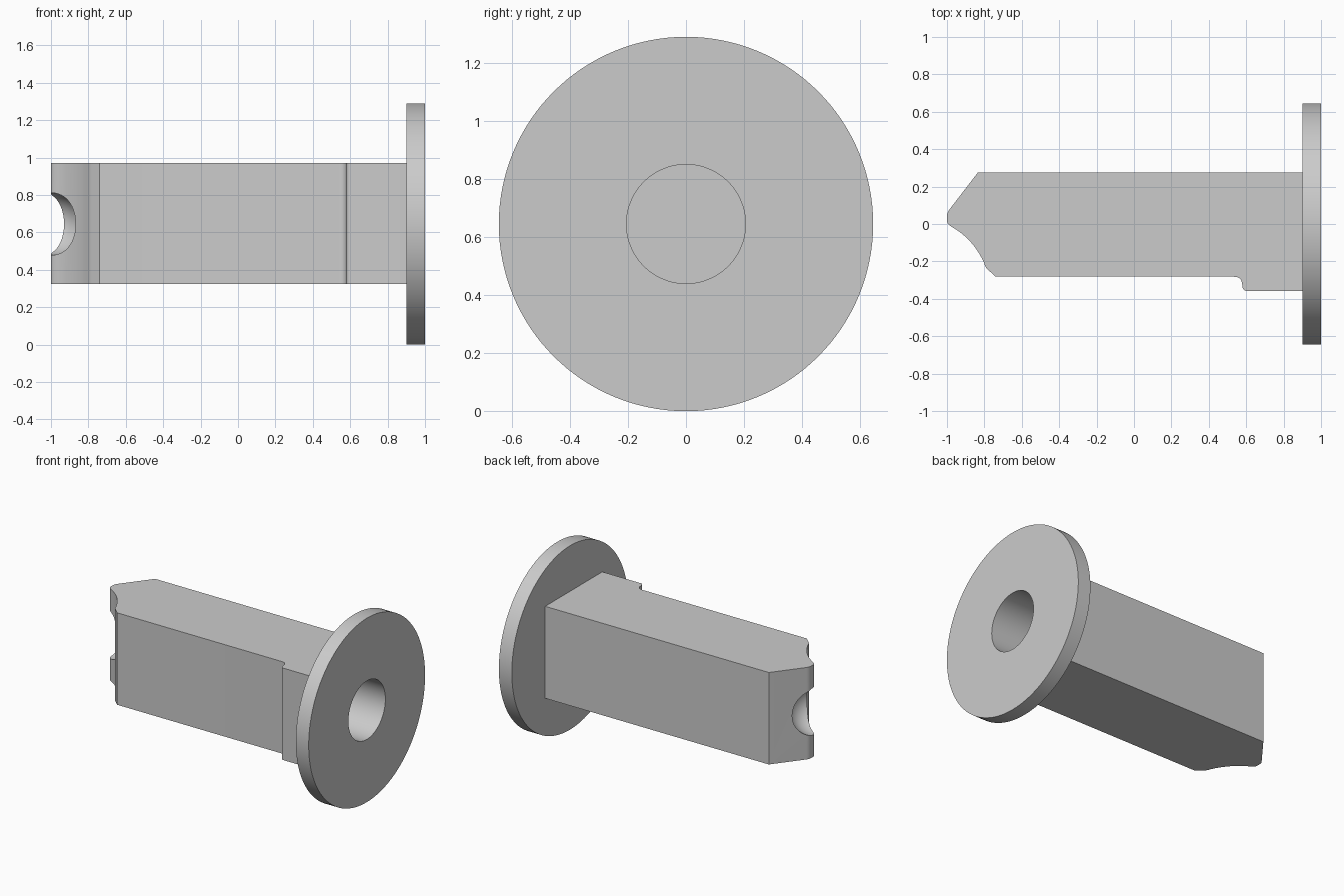
import bpy, bmesh, math
from mathutils import Matrix, Vector

if "Cube" in bpy.data.objects:
    bpy.data.objects.remove(bpy.data.objects["Cube"], do_unlink=True)

AXIS_Z = 0.645
BORE_R = 0.205

grey = bpy.data.materials.new("plain grey")
grey.use_nodes = True
colour = (0.6, 0.6, 0.6, 1)
grey.diffuse_color = colour
grey.node_tree.nodes["Principled BSDF"].inputs["Base Color"].default_value = colour


def finish(name, bm):
    bmesh.ops.recalc_face_normals(bm, faces=bm.faces)
    mesh = bpy.data.meshes.new(name)
    bm.to_mesh(mesh)
    bm.free()
    mesh.materials.append(grey)
    obj = bpy.data.objects.new(name, mesh)
    bpy.context.collection.objects.link(obj)
    return obj


def activate(obj):
    bpy.ops.object.select_all(action='DESELECT')
    obj.select_set(True)
    bpy.context.view_layer.objects.active = obj


def cylinder(name, x0, x1, radius):
    bm = bmesh.new()
    place = Matrix.Translation(((x0 + x1) / 2, 0, AXIS_Z)) @ Matrix.Rotation(math.pi / 2, 4, 'Y')
    bmesh.ops.create_cone(bm, cap_ends=True, segments=128, radius1=radius,
                          radius2=radius, depth=x1 - x0, matrix=place)
    return finish(name, bm)


def curve(a, b, c, n=10):
    """Quadratic curve from a to c, pulled towards b."""
    a, b, c = Vector(a), Vector(b), Vector(c)
    return [a * (1 - t) ** 2 + b * 2 * t * (1 - t) + c * t * t
            for t in (i / n for i in range(n + 1))]


def cut(obj, cutter):
    cutter.hide_render = True
    mod = obj.modifiers.new("cut", 'BOOLEAN')
    mod.operation = 'DIFFERENCE'
    mod.solver = 'EXACT'
    mod.object = cutter
    activate(obj)
    bpy.ops.object.modifier_apply(modifier=mod.name)


# Shank: plan outline with a bevelled back, scooped front and small step
outline = [Vector((-0.835, 0.275)), Vector((0.9, 0.275)), Vector((0.9, -0.358))]
outline += curve((0.605, -0.358), (0.58, -0.358), (0.58, -0.33), 6)
outline += curve((0.578, -0.32), (0.575, -0.282), (0.535, -0.282), 8)
outline += [Vector((-0.74, -0.282))]
outline += curve((-0.785, -0.24), (-0.797, -0.228), (-0.8, -0.21), 4)
outline += curve((-0.803, -0.205), (-0.86, -0.08), (-0.975, -0.015), 16)
outline += curve((-0.982, -0.01), (-1, 0), (-1, 0.02), 6)
outline += curve((-1, 0.042), (-1, 0.06), (-0.987, 0.077), 6)

bm = bmesh.new()
base = bm.faces.new([bm.verts.new((p.x, p.y, 0.325)) for p in outline])
walls = bmesh.ops.extrude_face_region(bm, geom=[base])["geom"]
bmesh.ops.translate(bm, vec=(0, 0, 0.645),
                    verts=[v for v in walls if isinstance(v, bmesh.types.BMVert)])
shank = finish("shank", bm)

# Round end flange
flange = cylinder("flange", 0.9, 1.0, 0.645)

# Blind bore through the flange and ball-shaped notch in the tip
bore = cylinder("bore_cutter", 0.3, 1.1, BORE_R)
bm = bmesh.new()
bmesh.ops.create_uvsphere(bm, u_segments=64, v_segments=32, radius=0.167,
                          matrix=Matrix.Translation((-1, 0, AXIS_Z)))
ball = finish("ball_cutter", bm)

cut(flange, bore)
cut(shank, bore)
cut(shank, ball)
for helper in (bore, ball):
    bpy.data.objects.remove(helper, do_unlink=True)

for part in (shank, flange):
    activate(part)
    bpy.ops.object.shade_smooth_by_angle(angle=math.radians(30))
